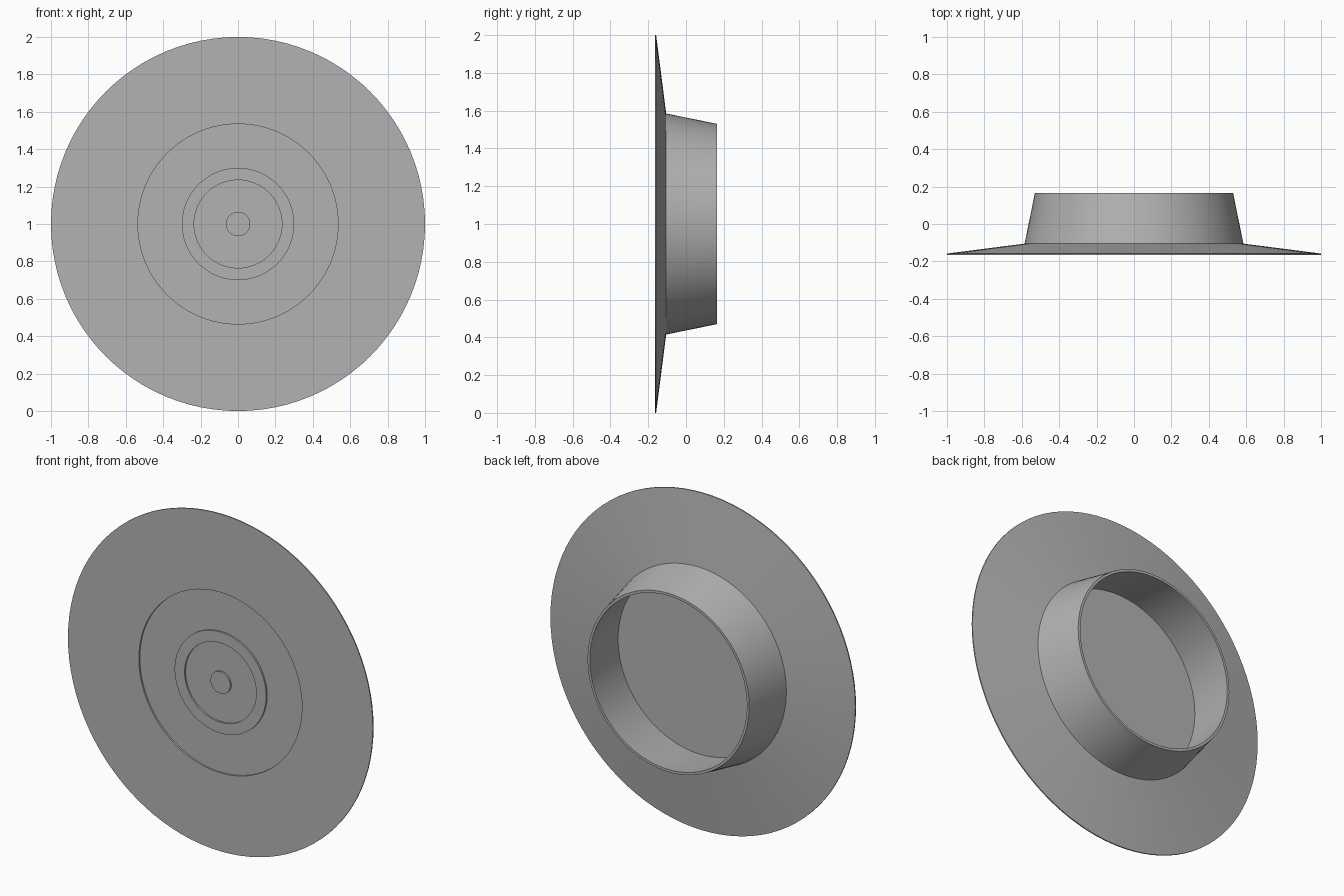
import bpy
import bmesh
from math import sin, cos, tau, radians

cube = bpy.data.objects.get("Cube")
if cube:
    bpy.data.objects.remove(cube, do_unlink=True)

SEGMENTS = 96

grey = bpy.data.materials.new("mid grey")
grey.use_nodes = True
colour = (0.45, 0.45, 0.45, 1)
grey.diffuse_color = colour
grey.node_tree.nodes["Principled BSDF"].inputs["Base Color"].default_value = colour


def lathe(name, profile):
    """Spin (radius, y) points about the y axis; zero radius closes the end."""
    bm = bmesh.new()
    rings = []
    for r, y in profile:
        count = SEGMENTS if r else 1
        rings.append([bm.verts.new((r * cos(tau * i / SEGMENTS), y,
                                    1 + r * sin(tau * i / SEGMENTS)))
                      for i in range(count)])
    for a, b in zip(rings, rings[1:]):
        for i in range(SEGMENTS):
            j = (i + 1) % SEGMENTS
            corners = [a[i % len(a)], a[j % len(a)], b[j % len(b)], b[i % len(b)]]
            bm.faces.new(list(dict.fromkeys(corners)))
    bmesh.ops.recalc_face_normals(bm, faces=bm.faces)
    mesh = bpy.data.meshes.new(name)
    bm.to_mesh(mesh)
    bm.free()
    mesh.materials.append(grey)
    obj = bpy.data.objects.new(name, mesh)
    bpy.context.collection.objects.link(obj)
    bpy.ops.object.select_all(action="DESELECT")
    obj.select_set(True)
    bpy.context.view_layer.objects.active = obj
    bpy.ops.object.shade_smooth_by_angle(angle=radians(30))
    return obj


FRONT, RECESS, FLOOR, BACK = -0.165, -0.155, -0.135, 0.165

# Flange, tapered sleeve and stepped front face in one closed profile
lathe("flanged_sleeve", [
    (0, FRONT), (0.065, FRONT), (0.065, RECESS),      # centre button
    (0.235, RECESS), (0.235, FRONT),                  # raised ring
    (0.3, FRONT), (0.3, RECESS),
    (0.535, RECESS), (0.535, FRONT),                  # recessed panel
    (1, FRONT), (1, -0.158), (0.585, -0.105),         # sloping flange
    (0.53, BACK), (0.515, BACK),                      # sleeve lip
    (0.54, FLOOR), (0, FLOOR),                        # open back and floor
])
